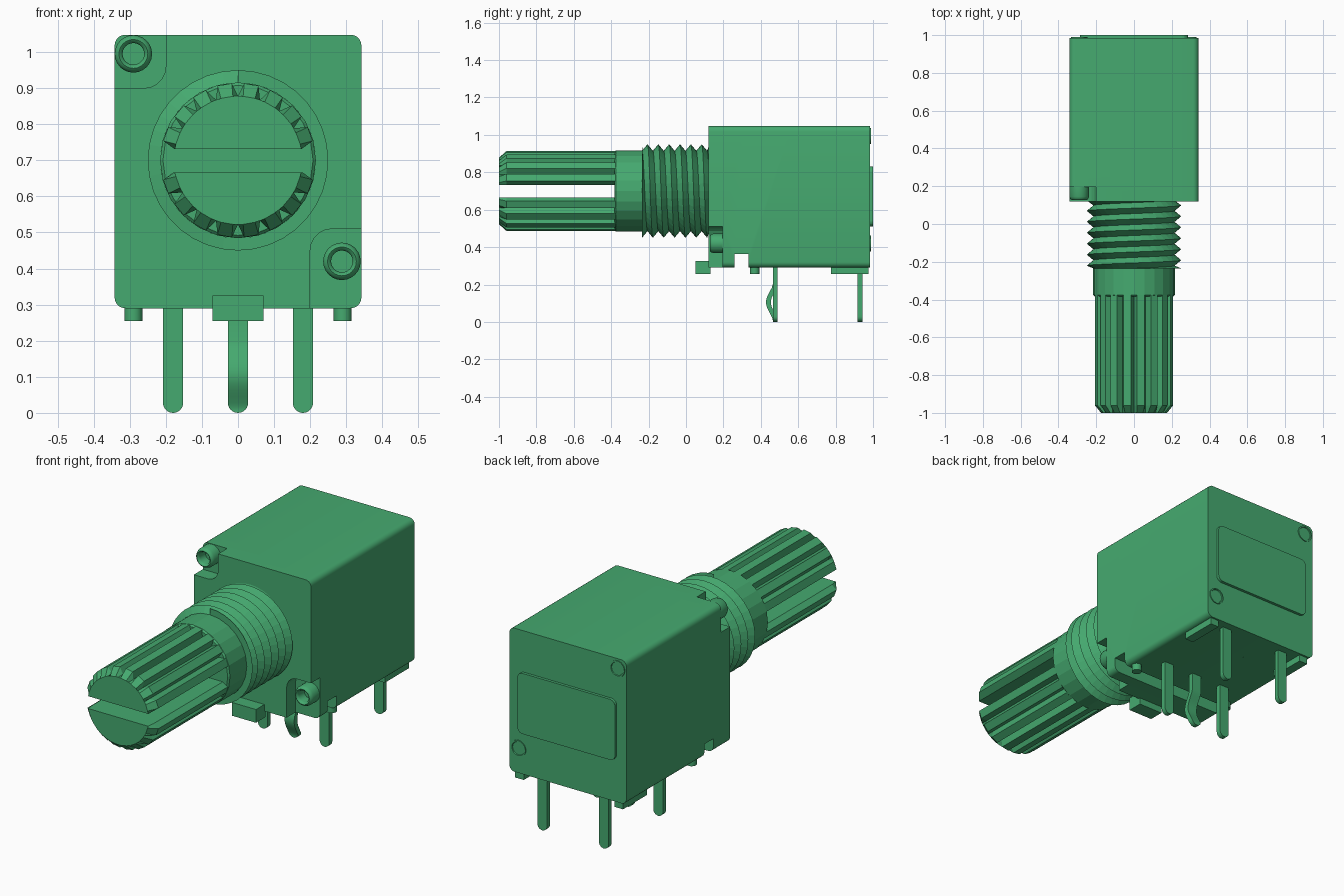
import bpy, bmesh, math
from mathutils import Vector

if "Cube" in bpy.data.objects:
    bpy.data.objects.remove(bpy.data.objects["Cube"], do_unlink=True)

green = bpy.data.materials.new("green_plastic")
green.use_nodes = True
COLOUR = (0.06, 0.4, 0.16, 1)
green.diffuse_color = COLOUR
green.node_tree.nodes["Principled BSDF"].inputs["Base Color"].default_value = COLOUR

AXIS_Z = 0.70


def finish(name, bm, smooth=False):
    bmesh.ops.recalc_face_normals(bm, faces=bm.faces)
    mesh = bpy.data.meshes.new(name)
    bm.to_mesh(mesh)
    bm.free()
    obj = bpy.data.objects.new(name, mesh)
    bpy.context.collection.objects.link(obj)
    mesh.materials.append(green)
    if smooth:
        activate(obj)
        bpy.ops.object.shade_smooth_by_angle(angle=math.radians(35))
    return obj


def activate(obj):
    bpy.ops.object.select_all(action='DESELECT')
    obj.select_set(True)
    bpy.context.view_layer.objects.active = obj


def skin(bm, rings, cap=True):
    """Bridge closed rings of points in order and cap both ends."""
    rows = [[bm.verts.new(p) for p in ring] for ring in rings]
    n = len(rows[0])
    for a, b in zip(rows, rows[1:]):
        for i in range(n):
            j = (i + 1) % n
            bm.faces.new((a[i], a[j], b[j], b[i]))
    if cap:
        bm.faces.new(rows[0])
        bm.faces.new(rows[-1])


def rounded_rect(x0, x1, z0, z1, radii, steps=5):
    """Outline with radii for lower left, lower right, upper right, upper left."""
    pts = []
    corners = [(x0, z0, 1, 1), (x1, z0, -1, 1), (x1, z1, -1, -1), (x0, z1, 1, -1)]
    for k, ((x, z, sx, sz), r) in enumerate(zip(corners, radii)):
        if r == 0:
            pts.append((x, z))
            continue
        for i in range(steps + 1):
            a = math.pi + (k + i / steps) * math.pi / 2
            pts.append((x + sx * r + r * math.cos(a), z + sz * r + r * math.sin(a)))
    return pts


def prism(name, outline, y0, y1, smooth=False):
    bm = bmesh.new()
    skin(bm, [[(x, y, z) for x, z in outline] for y in (y0, y1)])
    return finish(name, bm, smooth)


def box(name, x0, x1, y0, y1, z0, z1):
    return prism(name, rounded_rect(x0, x1, z0, z1, (0, 0, 0, 0)), y0, y1)


def lathe(name, profile, cx, cz, n=24, smooth=True):
    """Turn (y, radius) pairs about an axis parallel to y."""
    bm = bmesh.new()
    turns = [2 * math.pi * i / n for i in range(n)]
    skin(bm, [[(cx + r * math.sin(a), y, cz + r * math.cos(a)) for a in turns]
              for y, r in profile])
    return finish(name, bm, smooth)


def cut(obj, cutter):
    mod = obj.modifiers.new("cut", 'BOOLEAN')
    mod.operation = 'DIFFERENCE'
    mod.solver = 'EXACT'
    mod.object = cutter
    cutter.hide_render = True
    activate(obj)
    bpy.ops.object.modifier_apply(modifier=mod.name)
    bpy.data.objects.remove(cutter, do_unlink=True)


# Housing: four stacked sections
SEAMS = [0.12, 0.305, 0.555, 0.775, 0.985]
NAMES = ["front_housing", "second_housing", "third_housing", "rear_housing"]
outline = rounded_rect(-0.342, 0.342, 0.29, 1.048, [0.03] * 4)
sections = [prism(nm, outline, a, b, smooth=True)
            for nm, a, b in zip(NAMES, SEAMS, SEAMS[1:])]

# Recesses for the rivets and the groove under the housing
cut(sections[0], prism("upper_recess", rounded_rect(-0.5, -0.2, 0.9, 1.2, (0, 0.06, 0, 0)), 0, 0.195))
cut(sections[0], prism("lower_recess", rounded_rect(0.2, 0.5, 0.1, 0.51, (0, 0, 0, 0.06)), 0, 0.195))
for part in sections[:2]:
    cut(part, box("groove_cutter", -0.5, 0.5, 0.26, 0.335, 0.1, 0.362))

# Rivets: hollow rounded heads in front, low discs at the back
for tag, x, z in (("upper", -0.29, 0.995), ("lower", 0.288, 0.42)):
    lathe(tag + "_rivet", [(0.2, 0.052), (0.145, 0.052), (0.132, 0.047), (0.127, 0.04),
                           (0.132, 0.033), (0.14, 0.03), (0.185, 0.03)], x, z)
    lathe(tag + "_rivet_tail", [(0.98, 0.043), (0.99, 0.043), (0.99, 0.036), (0.986, 0.034)], x, z)

# Raised plate on the back
prism("back_plate", rounded_rect(-0.285, 0.285, 0.51, 0.83, [0.03] * 4), 0.98, 1.0)

# Locating tab, pegs and rear feet
box("front_tab", -0.07, 0.07, 0.05, 0.13, 0.255, 0.325)
for side, s in (("left", 1), ("right", -1)):
    bm = bmesh.new()
    ring = [2 * math.pi * i / 16 for i in range(16)]
    skin(bm, [[(s * 0.29 + 0.025 * math.cos(a), 0.367 + 0.025 * math.sin(a), z) for a in ring]
              for z in (0.255, 0.3)])
    finish(side + "_peg", bm, smooth=True)
    box(side + "_rear_foot", s * 0.29 - 0.025, s * 0.29 + 0.025, 0.775, 0.975, 0.255, 0.3)


# Terminal pins: flat strips with round tips, the middle one bowed forward
def pin(name, x, y, bow=0.0):
    half, thick = 0.028, 0.013
    heights = [0.3] + [0.2 - 0.0172 * i for i in range(11)]
    heights += [half * (1 - math.sin(math.radians(d))) for d in (15, 30, 45, 60, 75, 88)]
    rings = []
    for z in heights:
        w = half if z >= half else math.sqrt(max(half ** 2 - (half - z) ** 2, 1e-6))
        t = min(max((0.2 - z) / 0.19, 0), 1)
        c = y - bow * math.sin(math.pi * t) ** 1.5
        rings.append([(x - w, c - thick, z), (x + w, c - thick, z),
                      (x + w, c + thick, z), (x - w, c + thick, z)])
    bm = bmesh.new()
    skin(bm, rings)
    finish(name, bm, smooth=True)


for side, s in (("left", 1), ("right", -1)):
    pin(side + "_front_pin", s * 0.18, 0.477)
    pin(side + "_rear_pin", s * 0.18, 0.93)
pin("bowed_middle_pin", 0, 0.477, bow=0.036)


# Threaded bushing: alternating root and crest rows wound on a helix
def thread(name, y0, y1, root, crest, pitch, n=36):
    bm = bmesh.new()
    count = math.ceil((y1 - y0) / pitch) * 2 + 3
    rows = []
    for k in range(-2, count):
        r = crest if k % 2 else root
        row = []
        for i in range(n + 1):
            a = 2 * math.pi * i / n
            y = y0 + pitch * (k / 2 + i / n)
            row.append(bm.verts.new((r * math.sin(a), min(max(y, y0), y1), AXIS_Z + r * math.cos(a))))
        rows.append(row)
    for a, b in zip(rows, rows[1:]):
        for i in range(n):
            bm.faces.new((a[i], a[i + 1], b[i + 1], b[i]))
    bmesh.ops.remove_doubles(bm, verts=bm.verts, dist=1e-4)
    finish(name, bm)


thread("threaded_bushing", -0.235, 0.125, 0.215, 0.25, 0.058)
lathe("bushing_core", [(-0.235, 0.214), (0.13, 0.214)], 0, AXIS_Z, 36, smooth=False)
lathe("shaft_collar", [(-0.383, 0.208), (-0.375, 0.216), (-0.235, 0.216)], 0, AXIS_Z, smooth=False)


# Splined shaft: V-grooved rod with a chamfered end, split by a slot
def spline_ring(y, limit):
    teeth, tip, valley = 18, 0.214, 0.178
    pts = []
    for i in range(teeth):
        for offset, r in ((-0.27, tip), (0.27, tip), (0.5, valley)):
            a = 2 * math.pi * (i + 0.5 + offset) / teeth
            rr = min(r, limit)
            pts.append((rr * math.sin(a), y, AXIS_Z + rr * math.cos(a)))
    return pts


for tag, level, up in (("upper", 0.731, 1), ("lower", 0.666, -1)):
    bm = bmesh.new()
    skin(bm, [spline_ring(-0.375, 1), spline_ring(-0.96, 1), spline_ring(-1.0, 0.178)])
    cut_geom = bmesh.ops.bisect_plane(
        bm, geom=bm.verts[:] + bm.edges[:] + bm.faces[:], plane_co=Vector((0, 0, level)),
        plane_no=Vector((0, 0, up)), clear_inner=True)["geom_cut"]
    rim = [e for e in cut_geom if isinstance(e, bmesh.types.BMEdge)]
    bmesh.ops.holes_fill(bm, edges=rim, sides=0)
    finish(tag + "_shaft_half", bm)
